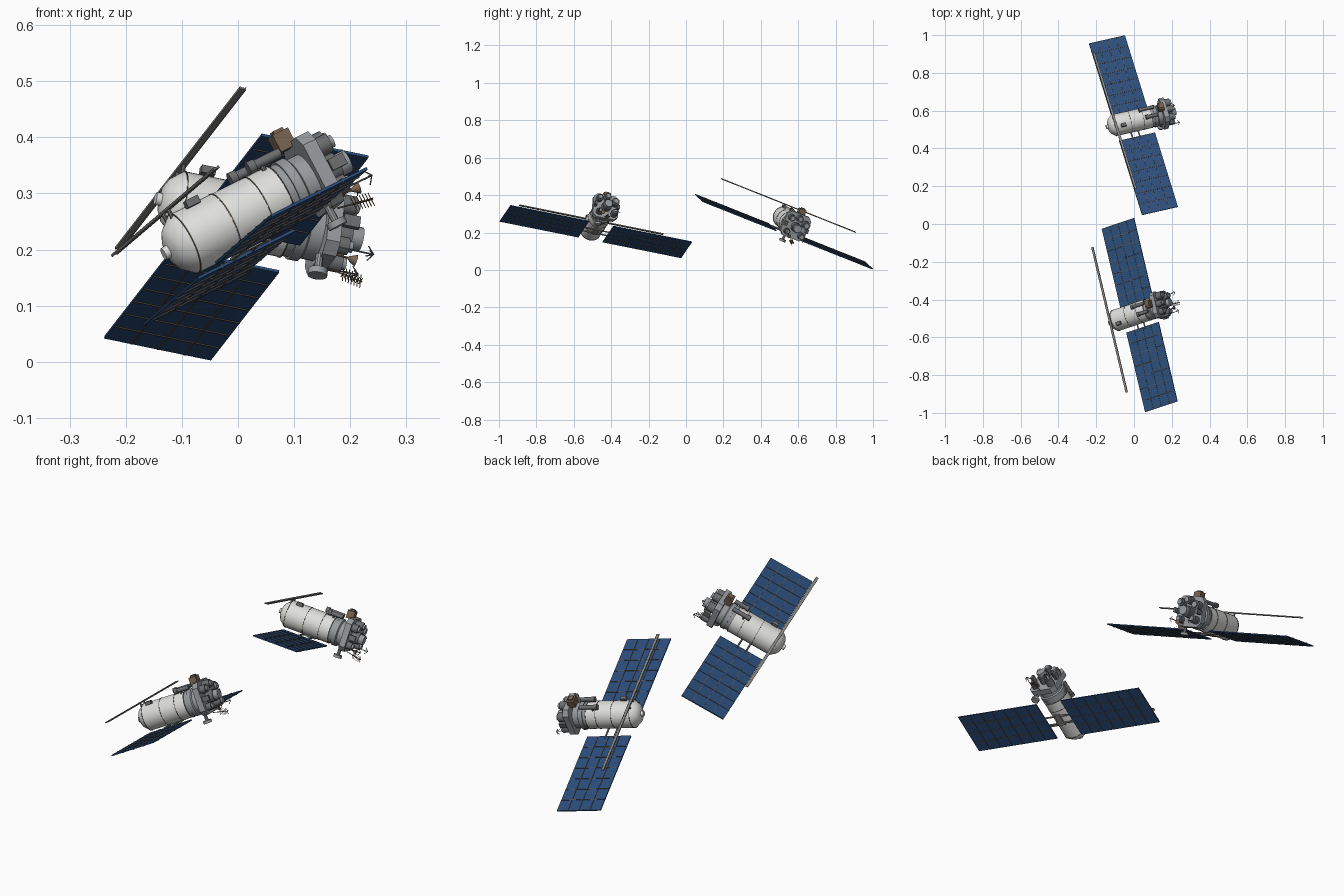
import bpy, bmesh, math
from mathutils import Vector, Matrix

if "Cube" in bpy.data.objects:
    bpy.data.objects.remove(bpy.data.objects["Cube"])


def material(name, rgb):
    m = bpy.data.materials.new(name)
    m.diffuse_color = (*rgb, 1)
    m.use_nodes = True
    m.node_tree.nodes["Principled BSDF"].inputs["Base Color"].default_value = m.diffuse_color
    return m


WHITE = material("white hull", (0.74, 0.74, 0.73))
GREY = material("light grey metal", (0.31, 0.33, 0.345))
DARK = material("dark grey metal", (0.15, 0.155, 0.16))
BROWN = material("brown seams", (0.13, 0.10, 0.075))
TAN = material("tan box", (0.19, 0.13, 0.085))
BLUE = material("solar blue", (0.024, 0.075, 0.2))
ROD = material("beige rail", (0.27, 0.265, 0.25))


# Craft frame: x along the hull to the head, y along the panels, z away from them
def frame(loc, x, panel):
    y = Vector(panel).normalized()
    x = Vector(x)
    x = (x - y * x.dot(y)).normalized()
    m = Matrix((x, y, x.cross(y))).transposed().to_4x4()
    m.translation = loc
    return m


CRAFT = [frame((0.03, -0.482, 0.205), (0.865, 0.254, 0.432), (-0.226, 0.955, -0.192)),
         frame((-0.003, 0.523, 0.2045), (0.955, 0.226, -0.20), (-0.276, 0.893, -0.355))]


def box(bm, c, s):
    bmesh.ops.create_cube(bm, size=1, matrix=Matrix.Translation(c) @ Matrix.Diagonal((*s, 1)))


def cyl(bm, a, b, r, r2=None, n=16):
    a, b = Vector(a), Vector(b)
    d = b - a
    m = Matrix.Translation((a + b) / 2) @ d.to_track_quat('Z', 'Y').to_matrix().to_4x4()
    bmesh.ops.create_cone(bm, cap_ends=True, segments=n, radius1=r,
                          radius2=r if r2 is None else r2, depth=d.length, matrix=m)


def lathe(bm, profile, n=32):
    # profile of (x, radius) spun about the hull axis
    vs = [bm.verts.new((x, 0, HZ + r)) for x, r in profile]
    es = [bm.edges.new(p) for p in zip(vs, vs[1:])]
    bmesh.ops.spin(bm, geom=vs + es, cent=(0, 0, HZ), axis=(1, 0, 0),
                   angle=2 * math.pi, steps=n, use_merge=True)
    bmesh.ops.remove_doubles(bm, verts=bm.verts, dist=1e-5)


def part(name, mat, build):
    # builds one mesh and places it on both craft
    bm = bmesh.new()
    build(bm)
    bmesh.ops.recalc_face_normals(bm, faces=bm.faces)
    for f in bm.faces:
        f.smooth = True
    for e in bm.edges:
        e.smooth = len(e.link_faces) == 2 and e.calc_face_angle(0) < math.radians(32)
    me = bpy.data.meshes.new(name)
    bm.to_mesh(me)
    bm.free()
    me.materials.append(mat)
    for m in CRAFT:
        ob = bpy.data.objects.new(name, me)
        ob.matrix_world = m
        bpy.context.collection.objects.link(ob)


HZ = 0.061   # height of the hull axis over the panels
P0, P1, PW = 0.068, 0.508, 0.199

# Hull with domed tail
part("hull", WHITE, lambda bm: lathe(bm, [
    (-0.157, 0), (-0.157, 0.011), (-0.147, 0.012), (-0.145, 0.026),
    (-0.137, 0.040), (-0.116, 0.057), (-0.108, 0.058), (0.086, 0.058), (0.086, 0)]))
part("hull_collar", GREY, lambda bm: lathe(bm, [
    (0.08, 0), (0.086, 0.055), (0.10, 0.055), (0.10, 0.059), (0.118, 0.059),
    (0.122, 0.053), (0.15, 0.053), (0.15, 0)]))


def seams(bm):
    for x in (-0.114, -0.03, 0.04, 0.085):
        cyl(bm, (x - 0.001, 0, HZ), (x + 0.001, 0, HZ), 0.0592, n=32)
part("hull_seams", BROWN, seams)


# Solar panels with cell lines
def panels(bm):
    for s in (-1, 1):
        box(bm, (0, s * (P0 + P1) / 2, 0), (PW, P1 - P0, 0.005))
part("solar_panels", BLUE, panels)


def cell_lines(bm):
    L, mid = P1 - P0, (P0 + P1) / 2
    for s in (-1, 1):
        for i in range(1, 4):
            box(bm, ((i / 4 - 0.5) * PW, s * mid, 0), (0.0025, L - 0.004, 0.009))
        for j in range(1, 7):
            box(bm, (0, s * (P0 + L * j / 7), 0), (PW - 0.004, 0.0025, 0.0088))
part("panel_cell_lines", BROWN, cell_lines)


def struts(bm):
    for x in (-0.025, 0.015):
        cyl(bm, (x, -0.08, 0.003), (x, 0.08, 0.003), 0.004, n=8)
    box(bm, (-0.005, 0, 0.004), (0.06, 0.03, 0.01))
part("panel_struts", ROD, struts)


# Long rail across the tail
def rail(bm):
    box(bm, (-0.117, 0, 0.128), (0.012, 0.805, 0.003))
    for s in (-1, 1):
        box(bm, (-0.117 + s * 0.005, 0, 0.128), (0.002, 0.805, 0.005))
part("tail_rail", ROD, rail)


def rail_mount(bm):
    for s in (-1, 1):
        cyl(bm, (-0.117, s * 0.02, 0.108), (-0.117, s * 0.02, 0.128), 0.004, n=8)
    box(bm, (-0.075, -0.032, 0.119), (0.026, 0.018, 0.014))
part("rail_mounts", DARK, rail_mount)


# Thick head plate with clipped corners
def head_plate(bm):
    h, c = 0.07, 0.02
    pts = [(-h, c - h), (-h, h - c), (c - h, h), (h - c, h), (h, h - c), (h, c - h), (h - c, -h), (c - h, -h)]
    f = bm.faces.new([bm.verts.new((0.146, y, 0.069 + z)) for y, z in pts])
    new = bmesh.ops.extrude_face_region(bm, geom=[f])["geom"]
    bmesh.ops.translate(bm, vec=(0.026, 0, 0), verts=[v for v in new if isinstance(v, bmesh.types.BMVert)])
part("head_plate", GREY, head_plate)


# Instruments on the head
CANS = ((0.045, 0.095, 0.021, 0.202), (-0.042, 0.105, 0.018, 0.198),
        (0.045, 0.03, 0.018, 0.205), (-0.038, 0.028, 0.016, 0.194), (0, 0.116, 0.018, 0.204))


def head_cans(bm):
    cyl(bm, (0.165, 0, 0.064), (0.205, 0, 0.064), 0.026)
    for y, z, r, x in CANS:
        cyl(bm, (0.165, y, z), (x, y, z), r)
    for s in (-1, 1):
        box(bm, (0.19, s * 0.062, 0.066), (0.03, 0.012, 0.022))
part("head_instruments", DARK, head_cans)


def head_caps(bm):
    cyl(bm, (0.204, 0, 0.064), (0.226, 0, 0.064), 0.021)
    for y, z, r, x in CANS:
        cyl(bm, (x - 0.001, y, z), (x + 0.008, y, z), r * 0.65)
part("instrument_caps", GREY, head_caps)


def top_barrels(bm):
    for y, x0, x1 in ((0.026, 0.03, 0.105), (-0.022, 0.055, 0.115)):
        cyl(bm, (x0, y, 0.129), (x1, y, 0.129), 0.009)
        cyl(bm, (x0 + 0.02, y, 0.1), (x0 + 0.02, y, 0.133), 0.005, n=8)
        cyl(bm, (x0 - 0.006, y, 0.129), (x0 + 0.008, y, 0.129), 0.012)
part("top_barrels", DARK, top_barrels)


def top_box(bm):
    box(bm, (0.138, 0.008, 0.147), (0.032, 0.038, 0.034))
    box(bm, (0.138, 0.008, 0.166), (0.02, 0.022, 0.008))
part("top_box", TAN, top_box)


def disc(bm):
    cyl(bm, (0.146, -0.03, -0.026), (0.146, -0.03, 0.005), 0.007, n=10)
    cyl(bm, (0.146, -0.03, -0.036), (0.146, -0.03, -0.024), 0.018)
part("underside_disc", GREY, disc)


# Antennas
def anchors(bm):
    for y, z in ((-0.049, 0.018), (0.052, 0.018)):
        cyl(bm, (0.165, y, z), (0.24, y, z), 0.0016, n=6)
        for dy, dz in ((1, 0), (-1, 0), (0, 1), (0, -1)):
            cyl(bm, (0.24, y, z), (0.229, y + dy * 0.014, z + dz * 0.014), 0.0012, n=5)
part("whip_antennas", DARK, anchors)


def comb(bm):
    cyl(bm, (0.17, 0, -0.004), (0.236, 0, -0.017), 0.0016, n=6)
    for i in range(7):
        x, z = 0.2 + i * 0.0055, -0.0099 - i * 0.0011
        box(bm, (x, 0, z), (0.0014, 0.026, 0.0014))
        box(bm, (x, 0, z), (0.0014, 0.0014, 0.026))
    cyl(bm, (0.2, -0.025, 0.012), (0.215, -0.025, 0.01), 0.003, 0.011, n=12)
    cyl(bm, (0.165, -0.025, 0.014), (0.202, -0.025, 0.012), 0.002, n=6)
part("comb_antenna", TAN, comb)
